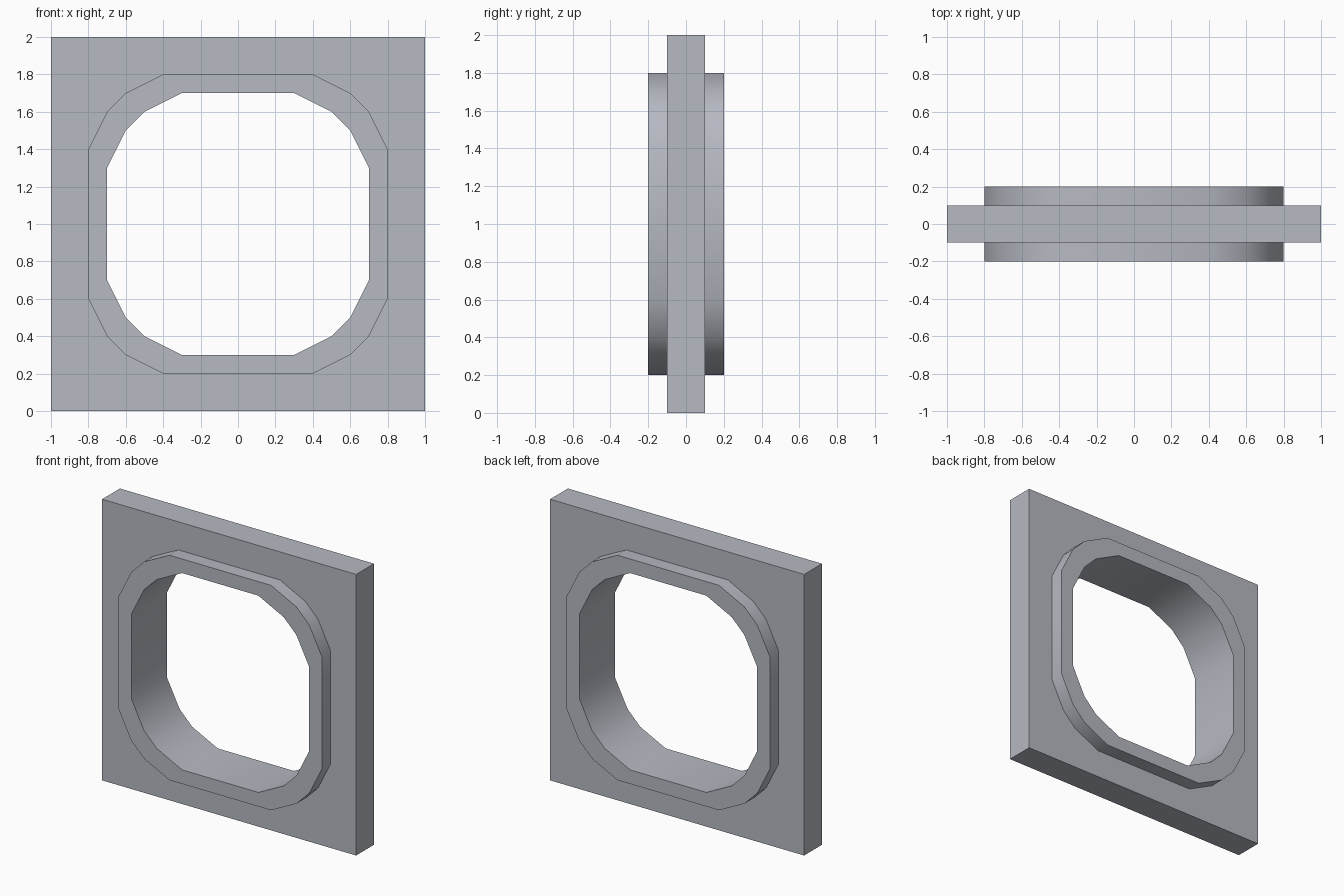
import bpy, bmesh

if "Cube" in bpy.data.objects:
    bpy.data.objects.remove(bpy.data.objects["Cube"])

# Quarter profiles (x, z from the centre), counter-clockwise
OUTER = [(0.8, 0.4), (0.7, 0.6), (0.6, 0.7), (0.4, 0.8)]
INNER = [(0.7, 0.3), (0.6, 0.5), (0.5, 0.6), (0.3, 0.7)]
SQUARE = [(1.0, 1.0)]
CENTRE_Z = 1.0


def full_loop(quarter):
    """Rotate a quarter profile four times about the centre."""
    pts = []
    q = quarter
    for _ in range(4):
        pts += q
        q = [(-z, x) for x, z in q]
    return pts


bm = bmesh.new()


def ring(quarter, y):
    return [bm.verts.new((x, y, z + CENTRE_Z)) for x, z in full_loop(quarter)]


def bridge(a, b):
    n = len(a)
    for i in range(n):
        j = (i + 1) % n
        bm.faces.new((a[i], a[j], b[j], b[i]))


# Plate faces, raised rim walls and rim caps on both sides
sides = []
for s in (-1, 1):
    square = ring(SQUARE, s * 0.1)
    base = ring(OUTER, s * 0.1)
    rim = ring(OUTER, s * 0.2)
    hole = ring(INNER, s * 0.2)
    for k in range(4):
        for i in range(3):
            bm.faces.new((square[k], base[4 * k + i], base[4 * k + i + 1]))
        n = (k + 1) % 4
        bm.faces.new((square[k], base[4 * k + 3], base[4 * n], square[n]))
    bridge(base, rim)
    bridge(rim, hole)
    sides.append((square, hole))

# Plate edges and the wall of the opening
bridge(sides[0][0], sides[1][0])
bridge(sides[0][1], sides[1][1])
bmesh.ops.recalc_face_normals(bm, faces=bm.faces[:])

mesh = bpy.data.meshes.new("window_frame")
bm.to_mesh(mesh)
bm.free()
frame = bpy.data.objects.new("window_frame", mesh)
bpy.context.collection.objects.link(frame)

grey = bpy.data.materials.new("blue grey")
grey.diffuse_color = (0.467, 0.487, 0.54, 1.0)
grey.use_nodes = True
grey.node_tree.nodes["Principled BSDF"].inputs["Base Color"].default_value = grey.diffuse_color
mesh.materials.append(grey)

# Smooth the rounded corners, keep the square edges sharp
bpy.context.view_layer.objects.active = frame
frame.select_set(True)
bpy.ops.object.shade_smooth_by_angle(angle=0.5236)
